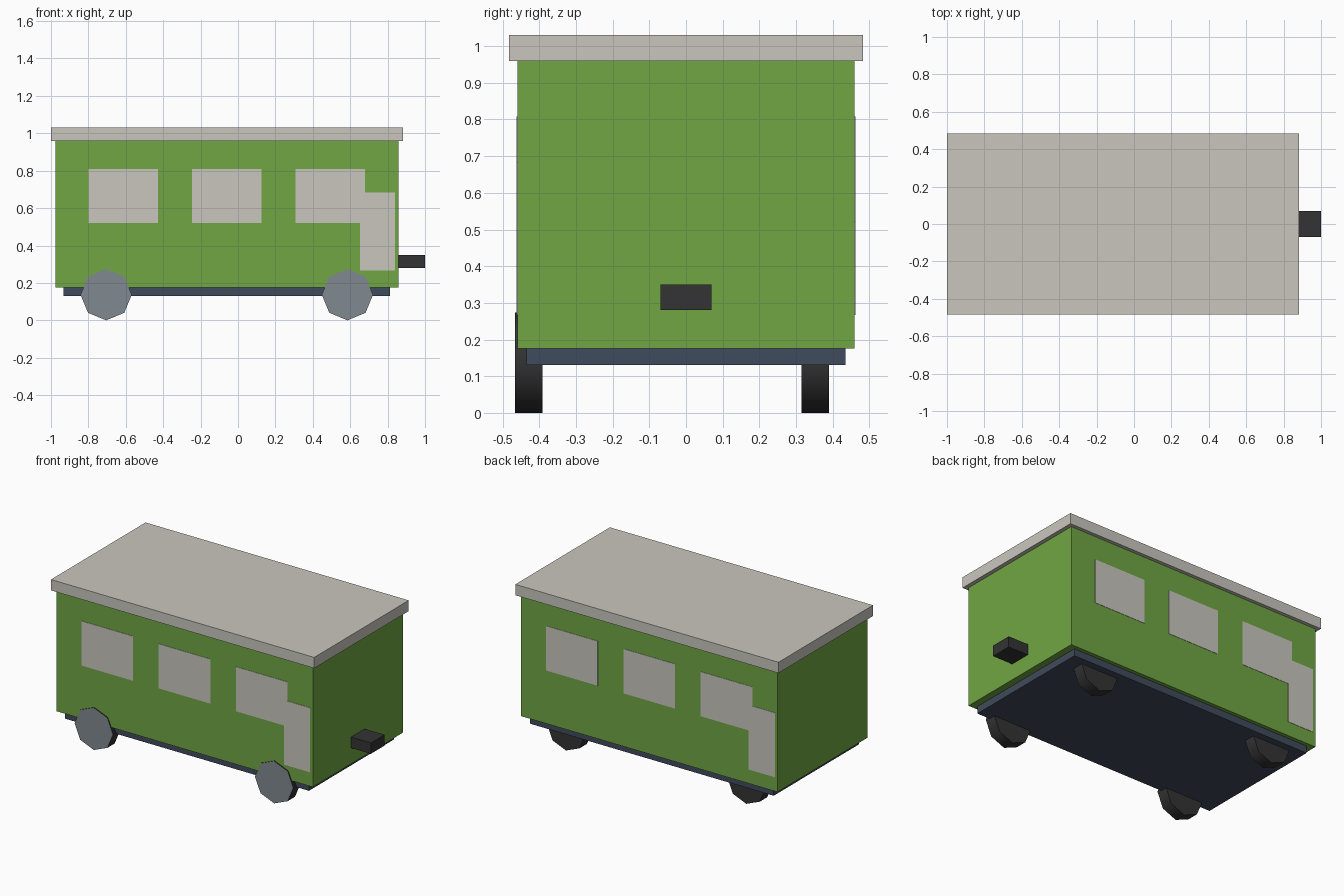
import bpy
from math import radians

if "Cube" in bpy.data.objects:
    bpy.data.objects.remove(bpy.data.objects["Cube"], do_unlink=True)


def material(name, r, g, b):
    mat = bpy.data.materials.new(name)
    mat.use_nodes = True
    mat.diffuse_color = (r, g, b, 1)
    mat.node_tree.nodes["Principled BSDF"].inputs["Base Color"].default_value = (r, g, b, 1)
    return mat


GREEN = material("body_green", 0.162, 0.381, 0.056)
CREAM = material("warm_grey", 0.584, 0.565, 0.509)
SLATE = material("chassis_slate", 0.051, 0.069, 0.107)
STEEL = material("hub_grey", 0.216, 0.25, 0.279)
BLACK = material("rubber_black", 0.033, 0.033, 0.033)


def box(name, x, y, z, mat):
    """Box spanning the given (low, high) ranges."""
    spans = (x, y, z)
    bpy.ops.mesh.primitive_cube_add(size=1, location=[(a + b) / 2 for a, b in spans])
    obj = bpy.context.object
    obj.name = name
    obj.scale = [abs(b - a) for a, b in spans]
    bpy.ops.object.transform_apply(location=False, rotation=False, scale=True)
    obj.data.materials.append(mat)
    return obj


def wheel(name, x, y):
    """Eight-sided wheel with a grey disc on its front cap."""
    bpy.ops.mesh.primitive_cylinder_add(vertices=8, radius=0.137, depth=0.075,
                                        location=(x, y, 0.137), rotation=(radians(90), 0, 0))
    obj = bpy.context.object
    obj.name = name
    bpy.ops.object.transform_apply(location=False, rotation=True, scale=False)
    obj.data.materials.append(BLACK)
    obj.data.materials.append(STEEL)
    for face in obj.data.polygons:
        face.material_index = 1 if face.normal.y < -0.9 else 0
    bpy.ops.object.shade_smooth_by_angle(angle=radians(50))


# Main volumes
HALF = 0.46
MIDDLE = -0.06
box("body", (-0.977, 0.857), (-HALF, HALF), (0.176, 0.96), GREEN)
box("roof", (-1, 0.883), (-0.483, 0.483), (0.96, 1.03), CREAM)
box("chassis", (-0.932, 0.812), (-0.435, 0.435), (0.13, 0.176), SLATE)
box("tow_coupling", (0.85, 1), (-0.07, 0.07), (0.28, 0.35), BLACK)

# Windows and door, turned half way round for the opposite side
for side, turn in (("front", 1), ("back", -1)):
    y = -turn * HALF
    depth = (y - 0.002, y + 0.002)

    def plate(name, centre, width, z):
        x = MIDDLE + turn * centre
        box(f"{side}_{name}", (x - width / 2, x + width / 2), depth, z, CREAM)

    for i in range(3):
        plate(f"window_{i + 1}", (i - 1) * 0.553, 0.37, (0.52, 0.808))
    plate("door", 0.805, 0.187, (0.267, 0.684))

# Wheels
for end, x in (("left", 0.585), ("right", -0.705)):
    for side, y in (("front", -0.429), ("back", 0.353)):
        wheel(f"{side}_{end}_wheel", x, y)
